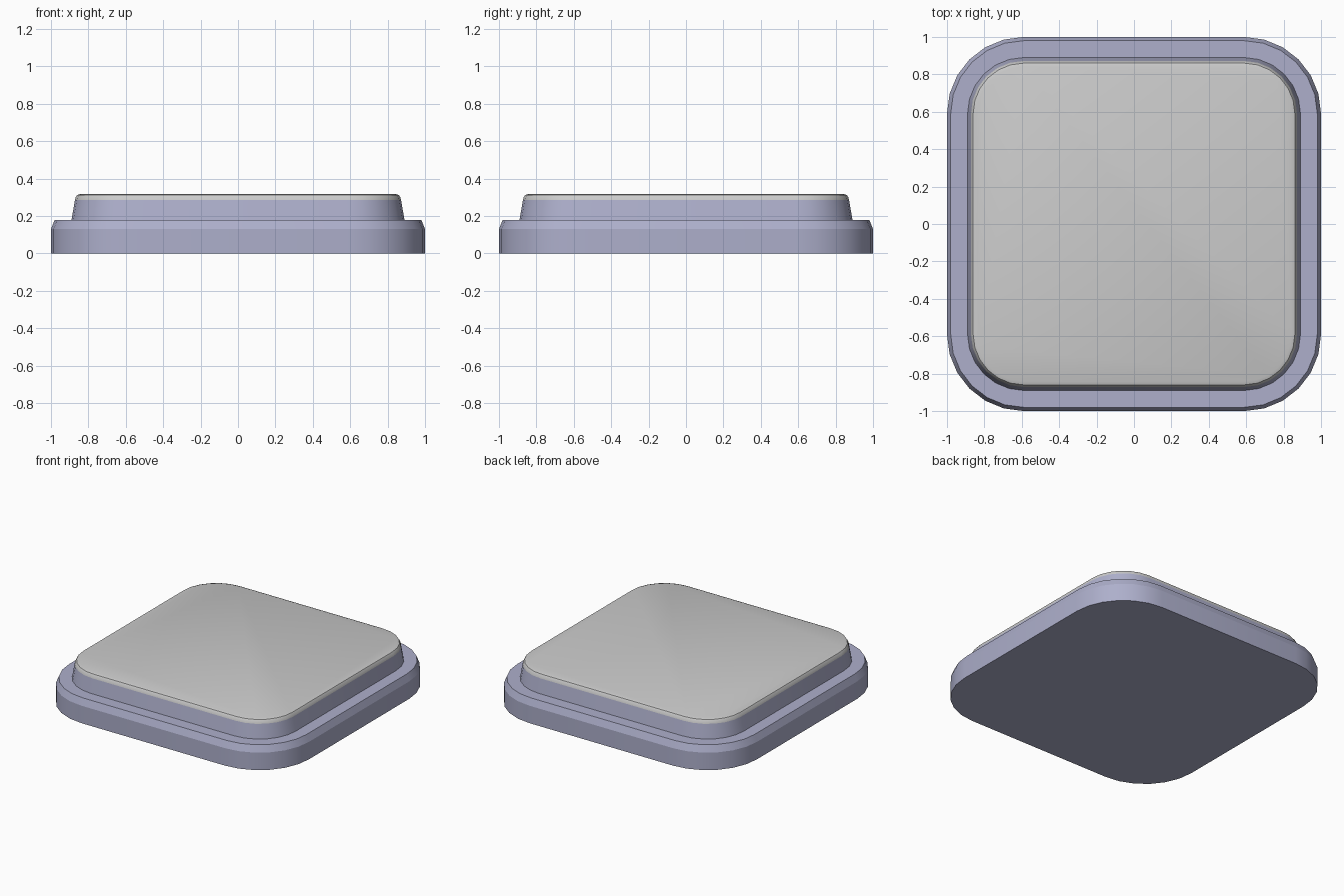
import bpy, bmesh, math

if "Cube" in bpy.data.objects:
    bpy.data.objects.remove(bpy.data.objects["Cube"])

CORNER = 0.59   # centre of every corner arc
SEGS = 6        # segments per corner


def ring(bm, half, z):
    """Rounded-square loop of vertices at height z."""
    r = half - CORNER
    verts = []
    for q, (sx, sy) in enumerate([(1, 1), (-1, 1), (-1, -1), (1, -1)]):
        for i in range(SEGS + 1):
            a = math.pi / 2 * (q + i / SEGS)
            verts.append(bm.verts.new((sx * CORNER + r * math.cos(a),
                                       sy * CORNER + r * math.sin(a), z)))
    return verts


def loft(name, profile, cap_bottom, cap_top):
    """Skin rounded squares given as (half width, height)."""
    bm = bmesh.new()
    rings = [ring(bm, h, z) for h, z in profile]
    n = len(rings[0])
    for a, b in zip(rings, rings[1:]):
        for i in range(n):
            j = (i + 1) % n
            bm.faces.new((a[i], a[j], b[j], b[i]))
    if cap_bottom:
        bm.faces.new(rings[0][::-1])
    if cap_top:
        bm.faces.new(rings[-1])
    me = bpy.data.meshes.new(name)
    bm.to_mesh(me)
    bm.free()
    ob = bpy.data.objects.new(name, me)
    bpy.context.collection.objects.link(ob)
    bpy.ops.object.select_all(action='DESELECT')
    ob.select_set(True)
    bpy.context.view_layer.objects.active = ob
    bpy.ops.object.shade_smooth_by_angle(angle=math.radians(20))
    return ob


# Stepped base: plinth with chamfer, flat ledge, tapered riser
base = loft("stepped_base",
            [(1.0, 0), (1.0, 0.13), (0.98, 0.18), (0.89, 0.18), (0.872, 0.285)],
            True, False)
mat = bpy.data.materials.new("blue_grey")
mat.diffuse_color = (0.42, 0.43, 0.60, 1)
mat.use_nodes = True
mat.node_tree.nodes["Principled BSDF"].inputs["Base Color"].default_value = mat.diffuse_color
base.data.materials.append(mat)

# Grey top pad with a softened rim, sitting on the riser
loft("top_pad",
     [(0.872, 0.285), (0.868, 0.30), (0.86, 0.312), (0.842, 0.318)],
     False, True)
